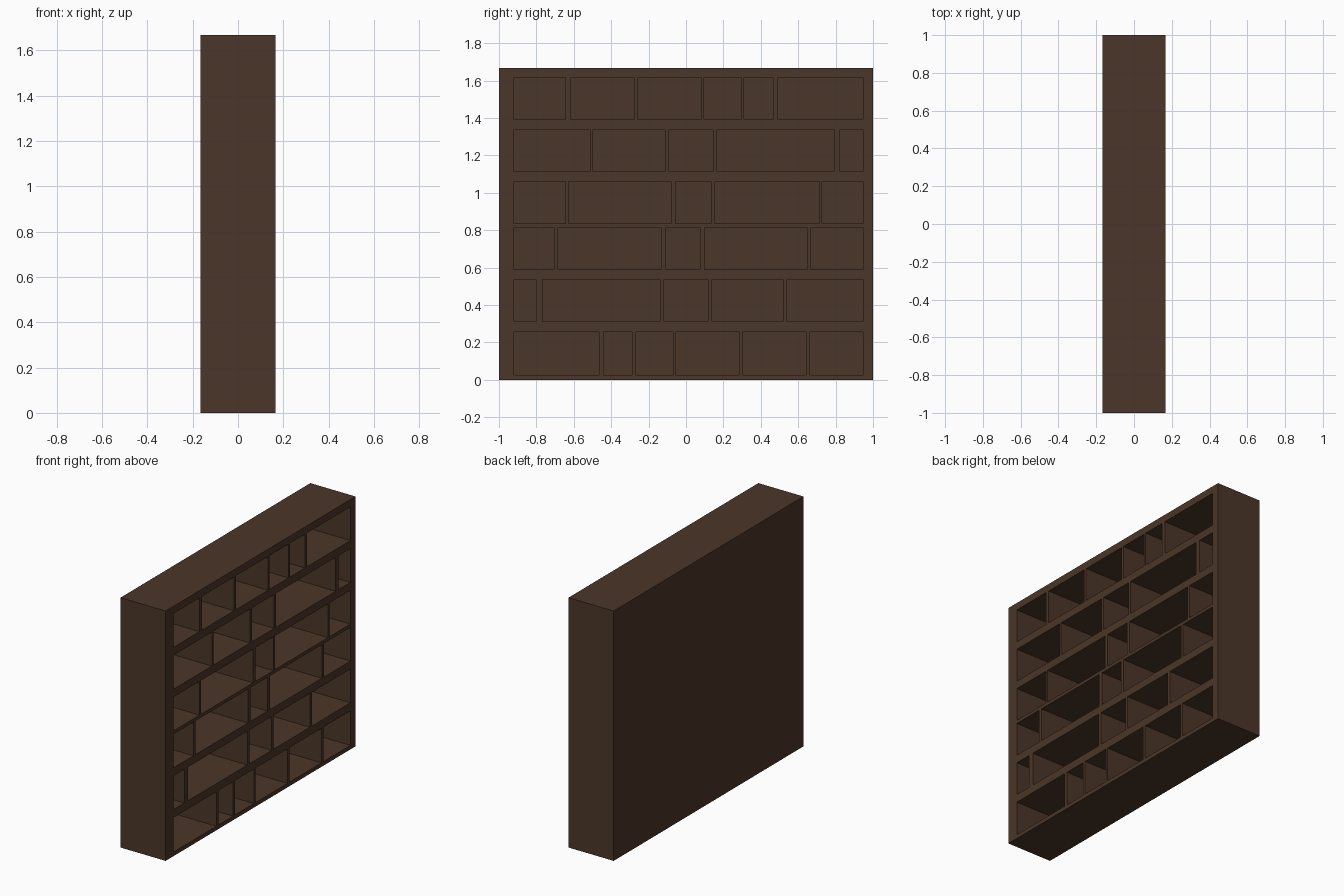
import bpy, bmesh
from mathutils import Matrix

if "Cube" in bpy.data.objects:
    bpy.data.objects.remove(bpy.data.objects["Cube"])

W, D, H = 2.0, 0.333, 1.667      # length (y), depth (x), height (z)
BACK = 0.03                      # back panel thickness
LEFT, RIGHT = -0.92, 0.947       # inner limits of every shelf row

# each row: bottom z, top z, dividers as (start, end) along y
ROWS = [
    (0.027, 0.257, [(-.466, -.441), (-.29, -.268), (-.07, -.055), (.283, .304), (.642, .662)]),
    (0.311, 0.536, [(-.803, -.767), (-.14, -.118), (.117, .138), (.519, .54)]),
    (0.589, 0.814, [(-.707, -.686), (-.134, -.107), (.074, .1), (.647, .668)]),
    (0.836, 1.061, [(-.643, -.627), (-.08, -.055), (.134, .154), (.711, .728)]),
    (1.114, 1.340, [(-.514, -.498), (-.112, -.092), (.144, .165), (.792, .824)]),
    (1.393, 1.618, [(-.643, -.616), (-.279, -.258), (.08, .096), (.294, .31), (.466, .492)]),
]


def add_box(bm, lo, hi):
    size = [b - a for a, b in zip(lo, hi)]
    mid = [(a + b) / 2 for a, b in zip(lo, hi)]
    bmesh.ops.create_cube(bm, size=1, matrix=Matrix.Translation(mid) @ Matrix.Diagonal((*size, 1)))


def make_object(name, boxes):
    bm = bmesh.new()
    for lo, hi in boxes:
        add_box(bm, lo, hi)
    mesh = bpy.data.meshes.new(name)
    bm.to_mesh(mesh)
    bm.free()
    ob = bpy.data.objects.new(name, mesh)
    bpy.context.collection.objects.link(ob)
    return ob


# solid wooden case
case = make_object("bookcase", [((-D / 2, -W / 2, 0), (D / 2, W / 2, H))])
wood = bpy.data.materials.new("dark_wood")
wood.diffuse_color = (0.07, 0.037, 0.021, 1)
wood.use_nodes = True
wood.node_tree.nodes["Principled BSDF"].inputs["Base Color"].default_value = wood.diffuse_color
case.data.materials.append(wood)

# compartments, open towards +x
cells = []
for z0, z1, dividers in ROWS:
    starts = [LEFT] + [b for a, b in dividers]
    ends = [a for a, b in dividers] + [RIGHT]
    for y0, y1 in zip(starts, ends):
        cells.append(((-D / 2 + BACK, y0, z0), (D / 2 + 0.1, y1, z1)))
cutter = make_object("compartment_cutter", cells)
cutter.data.materials.append(wood)
cutter.hide_render = True

# carve the compartments and drop the cutter
mod = case.modifiers.new("compartments", 'BOOLEAN')
mod.operation = 'DIFFERENCE'
mod.solver = 'EXACT'
mod.object = cutter
bpy.context.view_layer.objects.active = case
case.select_set(True)
bpy.ops.object.modifier_apply(modifier=mod.name)
bpy.data.objects.remove(cutter, do_unlink=True)
